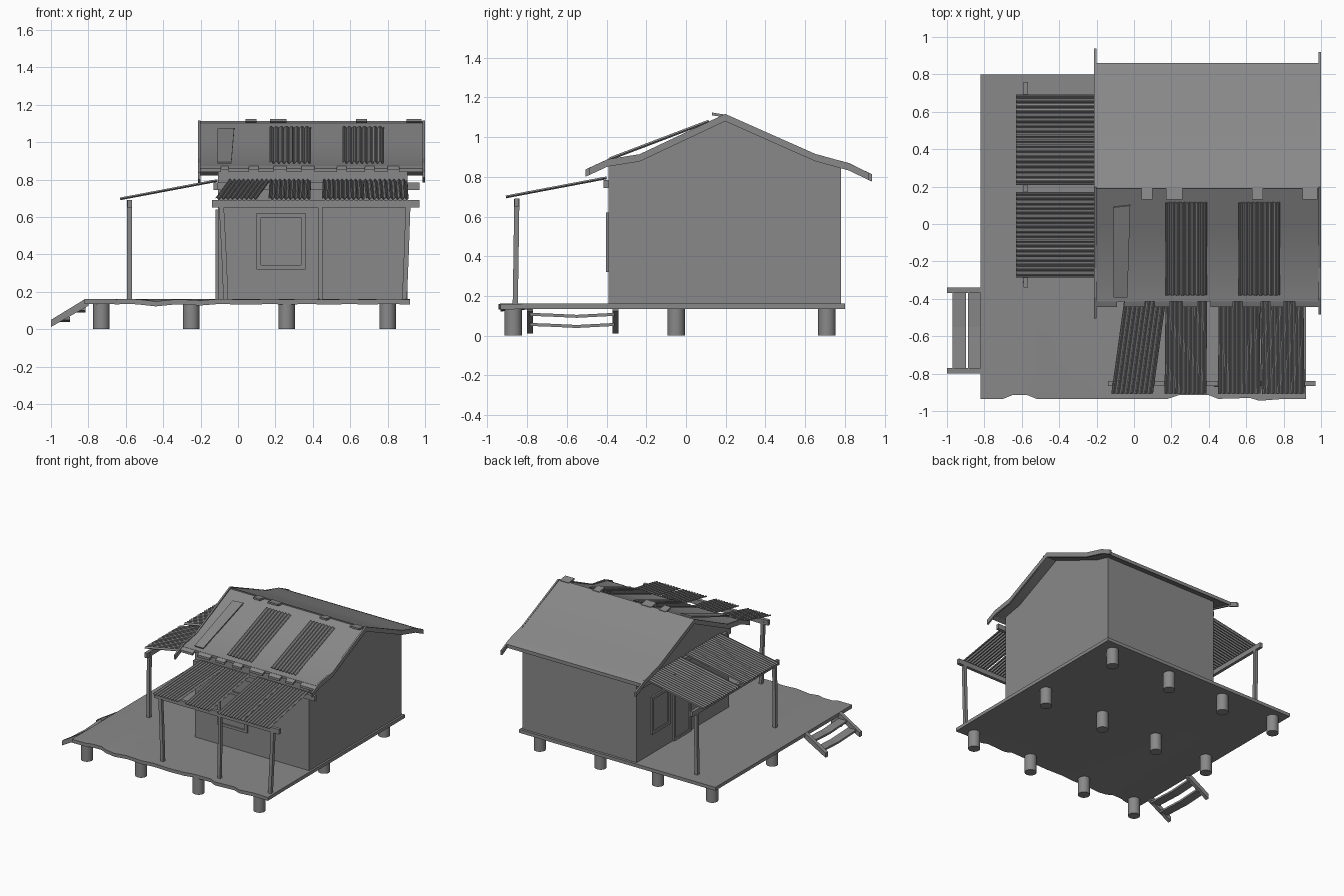
import bpy, bmesh, math
from mathutils import Vector

if "Cube" in bpy.data.objects:
    bpy.data.objects.remove(bpy.data.objects["Cube"])

grey = bpy.data.materials.new("weathered_grey")
grey.diffuse_color = (0.25, 0.25, 0.25, 1)
grey.use_nodes = True
grey.node_tree.nodes["Principled BSDF"].inputs["Base Color"].default_value = grey.diffuse_color

def mesh_obj(name, verts, faces):
    me = bpy.data.meshes.new(name)
    me.from_pydata([tuple(v) for v in verts], [], faces)
    bm = bmesh.new()
    bm.from_mesh(me)
    bmesh.ops.recalc_face_normals(bm, faces=bm.faces)
    bm.to_mesh(me)
    bm.free()
    ob = bpy.data.objects.new(name, me)
    bpy.context.collection.objects.link(ob)
    return ob

def smooth(ob):
    bpy.ops.object.select_all(action='DESELECT')
    ob.select_set(True)
    bpy.context.view_layer.objects.active = ob
    bpy.ops.object.shade_smooth_by_angle(angle=math.radians(40))

def prism(name, poly, a, b, axis='x'):
    """Extrude a polygon (y,z for axis x, x,z for axis y) from a to b."""
    def put(p, t):
        return (t, p[0], p[1]) if axis == 'x' else (p[0], t, p[1])
    n = len(poly)
    verts = [put(p, a) for p in poly] + [put(p, b) for p in poly]
    faces = [tuple(range(n)), tuple(range(n, 2 * n))]
    faces += [(i, (i + 1) % n, n + (i + 1) % n, n + i) for i in range(n)]
    return mesh_obj(name, verts, faces)

def box(name, x0, x1, y0, y1, z0, z1):
    return prism(name, [(y0, z0), (y1, z0), (y1, z1), (y0, z1)], x0, x1)

def strip(name, line, thick, a, b, axis='x'):
    """Bent board: a polyline with thickness below it, extruded sideways."""
    return prism(name, line + [(p, z - thick) for p, z in reversed(line)], a, b, axis)

def bent_post(name, path, half):
    """Square post through a few centre points."""
    verts, faces = [], []
    for x, y, z in path:
        verts += [(x + sx * half, y + sy * half, z) for sx, sy in ((-1, -1), (1, -1), (1, 1), (-1, 1))]
    for k in range(len(path) - 1):
        for i in range(4):
            j = (i + 1) % 4
            faces.append((4 * k + i, 4 * k + j, 4 * k + 4 + j, 4 * k + 4 + i))
    m = 4 * (len(path) - 1)
    faces += [(0, 1, 2, 3), (m, m + 1, m + 2, m + 3)]
    return mesh_obj(name, verts, faces)

def corrugated(name, a, b, c, d, waves=8, amp=0.007):
    """Wavy sheet: a-b is the upper edge, d-c the lower edge."""
    a, b, c, d = map(Vector, (a, b, c, d))
    nrm = (b - a).cross(d - a).normalized()
    if nrm.z < 0:
        nrm = -nrm
    n = waves * 6
    verts, faces = [], []
    for i in range(n + 1):
        t = i / n
        off = nrm * amp * math.sin(2 * math.pi * waves * t)
        verts += [a.lerp(b, t) + off, d.lerp(c, t) + off]
    for i in range(n):
        faces.append((2 * i, 2 * i + 1, 2 * i + 3, 2 * i + 2))
    ob = mesh_obj(name, verts, faces)
    s = ob.modifiers.new("thickness", 'SOLIDIFY')
    s.thickness = 0.004
    s.offset = 0
    return ob

def frame(name, wall, along, z0, z1, w, axis):
    """Window or door frame with a recessed pane on a wall plane facing -x or -y."""
    p0, p1 = along
    def part(nm, q0, q1, a, b, d):
        if axis == 'y':
            box(nm, q0, q1, wall - d, wall + 0.01, a, b)
        else:
            box(nm, wall - d, wall + 0.01, q0, q1, a, b)
    part(name + "_side_a", p0, p0 + w, z0, z1, 0.013)
    part(name + "_side_b", p1 - w, p1, z0, z1, 0.013)
    part(name + "_top", p0 + w, p1 - w, z1 - w, z1, 0.013)
    part(name + "_bottom", p0 + w, p1 - w, z0, z0 + w, 0.013)
    part(name + "_pane", p0 + w, p1 - w, z0 + w, z1 - w, 0.004)

# foundation stumps
for x in (-0.73, -0.25, 0.26, 0.80):
    for y in (-0.87, -0.05, 0.71):
        bpy.ops.mesh.primitive_cylinder_add(vertices=24, radius=0.044, depth=0.14, location=(x, y, 0.07))
        bpy.context.object.name = "foundation_stump"
        smooth(bpy.context.object)

# deck with a worn, wavy front edge
edge = [(-0.82, -0.935, 0), (-0.70, -0.935, 0), (-0.65, -0.915, -0.002), (-0.57, -0.915, 0),
        (-0.52, -0.935, -0.004), (-0.44, -0.935, -0.013), (-0.33, -0.935, -0.002), (-0.2, -0.935, -0.008),
        (-0.1, -0.935, 0), (0.05, -0.935, -0.004), (0.18, -0.935, 0), (0.24, -0.915, -0.003),
        (0.40, -0.915, 0), (0.45, -0.935, -0.004), (0.62, -0.93, 0), (0.67, -0.945, -0.004),
        (0.80, -0.935, 0), (0.92, -0.935, -0.003)]
verts, faces = [], []
for x, y, dz in edge:
    for py, k in ((y, 1), (-0.75, 0), (0.80, 0)):
        verts += [(x, py, 0.162 + dz * k), (x, py, 0.135 + dz * k)]
for i in range(len(edge) - 1):
    o, q = 6 * i, 6 * i + 6
    for r in (0, 2):
        faces += [(o + r, o + r + 2, q + r + 2, q + r), (o + r + 1, o + r + 3, q + r + 3, q + r + 1)]
    faces += [(o, o + 1, q + 1, q), (o + 4, o + 5, q + 5, q + 4)]
for o in (0, 6 * (len(edge) - 1)):
    faces += [(o, o + 1, o + 3, o + 2), (o + 2, o + 3, o + 5, o + 4)]
smooth(mesh_obj("deck", verts, faces))

# stairs
for y in (-0.80, -0.37):
    prism("stair_stringer", [(-1, 0.012), (-1, 0.05), (-0.82, 0.16), (-0.80, 0.16), (-0.80, 0.125)], y, y + 0.03, 'y')
for x, z in ((-0.97, 0.064), (-0.888, 0.115)):
    strip("stair_tread", [(-0.785, z), (-0.68, z - 0.004), (-0.55, z - 0.01), (-0.36, z)], 0.015, x, x + 0.072)

# house body with gables
prism("house_walls", [(-0.39, 0.15), (0.78, 0.15), (0.78, 0.86), (0.65, 0.89), (0.2, 1.09),
                      (-0.23, 0.89), (-0.39, 0.865)], -0.108, 0.905)
frame("front_window", -0.39, (0.10, 0.36), 0.32, 0.62, 0.022, 'y')
frame("side_window", -0.108, (0.37, 0.60), 0.32, 0.62, 0.022, 'x')
frame("side_door", -0.108, (0.10, 0.32), 0.16, 0.64, 0.022, 'x')

# roof slabs
smooth(strip("front_roof", [(-0.415, 0.873), (-0.23, 0.91), (-0.02, 1.005), (0.2, 1.108)], 0.018, -0.20, 0.99))
smooth(strip("back_roof", [(0.19, 1.113), (0.42, 1.015), (0.65, 0.914), (0.82, 0.87), (0.86, 0.85)], 0.028, -0.20, 0.99))
# broken tabs along ridge and eave
for x0, x1 in ((0.04, 0.10), (0.17, 0.26), (0.63, 0.69), (0.90, 0.98)):
    strip("ridge_tab", [(0.13, 1.124), (0.2, 1.113)], 0.014, x0, x1)
for x0, x1 in ((-0.20, -0.09), (-0.05, 0.06), (0.11, 0.19), (0.26, 0.34), (0.41, 0.53), (0.58, 0.68),
               (0.73, 0.80), (0.86, 0.99)):
    strip("eave_tab", [(-0.445, 0.858), (-0.41, 0.8735)], 0.018, x0, x1)
# barge boards at both gables
barge = [(-0.505, 0.838), (-0.394, 0.889), (-0.234, 0.914), (0.197, 1.117), (0.65, 0.916), (0.82, 0.869), (0.937, 0.813)]
strip("left_barge_board", barge, 0.037, -0.213, -0.2)
strip("right_barge_board", [(-0.485, 0.847)] + barge[1:-1] + [(0.92, 0.821)], 0.037, 0.987, 1.0)

# patches on the front roof
for x in (0.17, 0.56):
    corrugated("roof_patch_sheet", (x, 0.115, 1.08), (x + 0.22, 0.115, 1.08),
               (x + 0.22, -0.38, 0.892), (x, -0.38, 0.892))
plank = mesh_obj("roof_patch_plank", [(-0.11, 0.09, 1.068), (-0.02, 0.10, 1.072), (-0.035, -0.39, 0.89), (-0.11, -0.39, 0.89)],
                 [(0, 1, 2, 3)])
s = plank.modifiers.new("thickness", 'SOLIDIFY')
s.thickness, s.offset = 0.01, 0

# front awning: sheets given by upper and lower x ranges
for u0, u1, l0, l1 in ((-0.05, 0.17, -0.12, 0.10), (0.17, 0.39, 0.165, 0.385), (0.455, 0.67, 0.45, 0.675), (0.675, 0.905, 0.685, 0.91)):
    corrugated("front_awning_sheet", (u0, -0.40, 0.795), (u1, -0.40, 0.795), (l1, -0.907, 0.699), (l0, -0.907, 0.699), 9, 0.006)
box("front_awning_beam", -0.14, 0.97, -0.865, -0.84, 0.65, 0.69)
box("front_wall_beam", -0.11, 0.97, -0.415, -0.39, 0.745, 0.785)
bent_post("front_awning_post", [(-0.065, -0.86, 0.155), (-0.075, -0.856, 0.40), (-0.09, -0.852, 0.69)], 0.013)
bent_post("front_awning_post", [(0.44, -0.86, 0.155), (0.44, -0.852, 0.69)], 0.012)
bent_post("front_awning_post", [(0.89, -0.86, 0.155), (0.90, -0.856, 0.40), (0.91, -0.852, 0.69)], 0.013)

# side awning
for y0, y1 in ((0.69, 0.455), (0.455, 0.21), (0.17, -0.055), (-0.055, -0.285)):
    corrugated("side_awning_sheet", (-0.11, y0, 0.795), (-0.11, y1, 0.795), (-0.63, y1, 0.697), (-0.63, y0, 0.697), 9, 0.006)
box("side_awning_beam", -0.592, -0.568, -0.34, 0.76, 0.65, 0.69)
box("side_wall_beam", -0.13, -0.108, -0.34, 0.76, 0.745, 0.785)
for y in (-0.30, 0.69):
    bent_post("side_awning_post", [(-0.58, y, 0.155), (-0.58, y + 0.005, 0.69)], 0.013)

# one weathered grey for everything
for ob in bpy.data.objects:
    ob.data.materials.append(grey)
